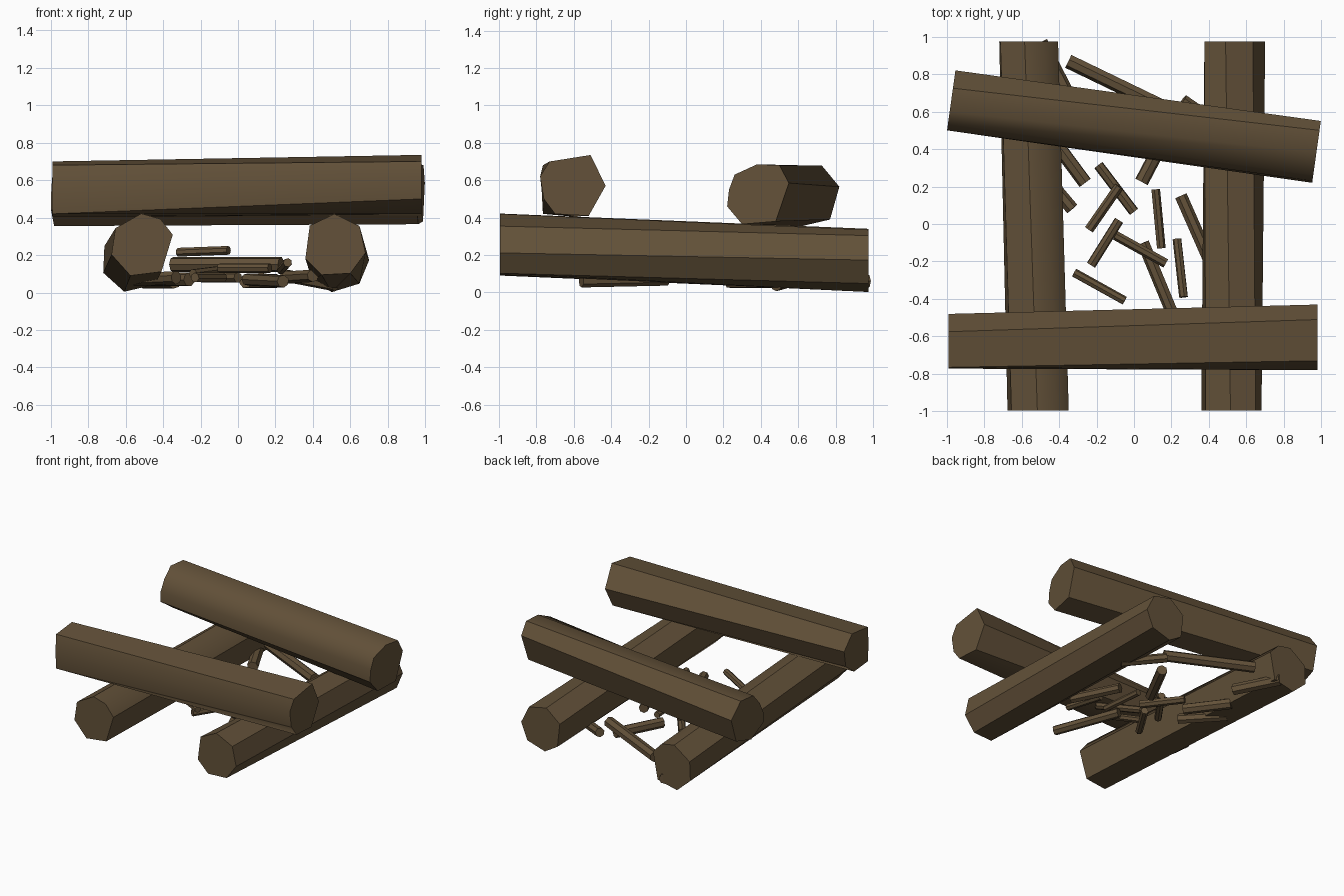
import bpy, math
from mathutils import Vector

if "Cube" in bpy.data.objects:
    bpy.data.objects.remove(bpy.data.objects["Cube"])

wood = bpy.data.materials.new("brown wood")
wood.diffuse_color = (0.125, 0.083, 0.041, 1)
wood.use_nodes = True
wood.node_tree.nodes["Principled BSDF"].inputs["Base Color"].default_value = wood.diffuse_color


def loft(name, ring_a, ring_b):
    """Closed prism between two matching end rings."""
    n = len(ring_a)
    faces = [(i, (i + 1) % n, n + (i + 1) % n, n + i) for i in range(n)]
    faces += [tuple(reversed(range(n))), tuple(range(n, 2 * n))]
    me = bpy.data.meshes.new(name)
    me.from_pydata(list(ring_a) + list(ring_b), [], faces)
    me.materials.append(wood)
    ob = bpy.data.objects.new(name, me)
    bpy.context.collection.objects.link(ob)
    # consistent outward normals
    import bmesh
    bm = bmesh.new()
    bm.from_mesh(me)
    bmesh.ops.recalc_face_normals(bm, faces=bm.faces)
    bm.to_mesh(me)
    bm.free()
    bpy.ops.object.select_all(action='DESELECT')
    ob.select_set(True)
    bpy.context.view_layer.objects.active = ob
    bpy.ops.object.shade_smooth_by_angle(angle=math.radians(42))
    return ob


def ring_xz(cx, y, cz, r, angles, twist=0):
    return [(cx + r * math.cos(math.radians(a + twist)), y,
             cz + r * math.sin(math.radians(a + twist))) for a in angles]


# Two lower logs, running front to back and dipping towards the back
left_angles = [20, 56, 92, 147, 196, 248, 306]
loft("left_lower_log", ring_xz(-0.51, -0.995, 0.25, 0.172, left_angles),
     ring_xz(-0.56, 0.975, 0.17, 0.172, left_angles, 6))
right_angles = [90, 38, -13, -60, -114, -156, 141]
loft("right_lower_log", ring_xz(0.515, -0.995, 0.25, 0.17, right_angles),
     ring_xz(0.53, 0.975, 0.17, 0.17, right_angles, 14))

# Front upper log: end outlines in (y, z)
fl = [(-.575, .70), (-.765, .68), (-.772, .55), (-.765, .42), (-.60, .405), (-.50, .48), (-.48, .60)]
fr = [(-.51, .735), (-.73, .70), (-.78, .62), (-.76, .50), (-.70, .42), (-.52, .41), (-.43, .57)]
loft("front_upper_log", [(-0.99, y, z) for y, z in fl],
     [(0.98, y, z) for y, z in fr])

# Back upper log, slanted: end outlines relative to the axis
bl = [(-.165, -.08), (-.165, 0), (-.13, .08), (-.065, .16), (.06, .16), (.155, .045), (.105, -.13), (-.045, -.165)]
br = [(-.17, -.06), (-.16, .03), (-.13, .11), (-.01, .165), (.11, .16), (.16, .065), (.09, -.14), (-.09, -.155)]
loft("back_upper_log", [(-0.975 + v * 0.14, 0.665 + v, 0.52 + w) for v, w in bl],
     [(0.975 + v * 0.14, 0.39 + v, 0.52 + w) for v, w in br])

# Kindling sticks: x, y, z of both ends, radius
sticks = [
    (-.35, .87, .15, .23, .59, .15, .040),
    (-.50, .97, .06, -.34, .66, .06, .040),
    (-.46, .49, .07, -.26, .22, .07, .038),
    (-.55, .34, .07, -.33, .08, .08, .036),
    (-.19, .315, .08, .00, .065, .08, .028),
    (-.08, .20, .12, -.24, -.03, .10, .026),
    (-.08, .02, .08, -.23, -.22, .08, .026),
    (-.10, -.06, .13, .17, -.21, .13, .026),
    (-.32, -.26, .215, -.05, -.41, .225, .024),
    (.05, -.10, .07, .24, -.56, .06, .034),
    (.115, .185, .08, .145, -.13, .08, .024),
    (.23, -.08, .12, .265, -.39, .16, .024),
    (.25, .15, .08, .40, -.19, .09, .034),
    (.04, .225, .06, .21, .55, .06, .038),
    (.26, .66, .09, .52, .48, .04, .034),
]
for i, (x0, y0, z0, x1, y1, z1, r) in enumerate(sticks):
    a, b = Vector((x0, y0, z0)), Vector((x1, y1, z1))
    d = (b - a).normalized()
    side = d.cross(Vector((0, 0, 1))).normalized()
    up = side.cross(d)
    ring = [(side * math.cos(t) + up * math.sin(t)) * r
            for t in (math.tau * k / 7 + 0.4 * i for k in range(7))]
    loft(f"kindling_stick_{i + 1}", [a + o for o in ring], [b + o for o in ring])
